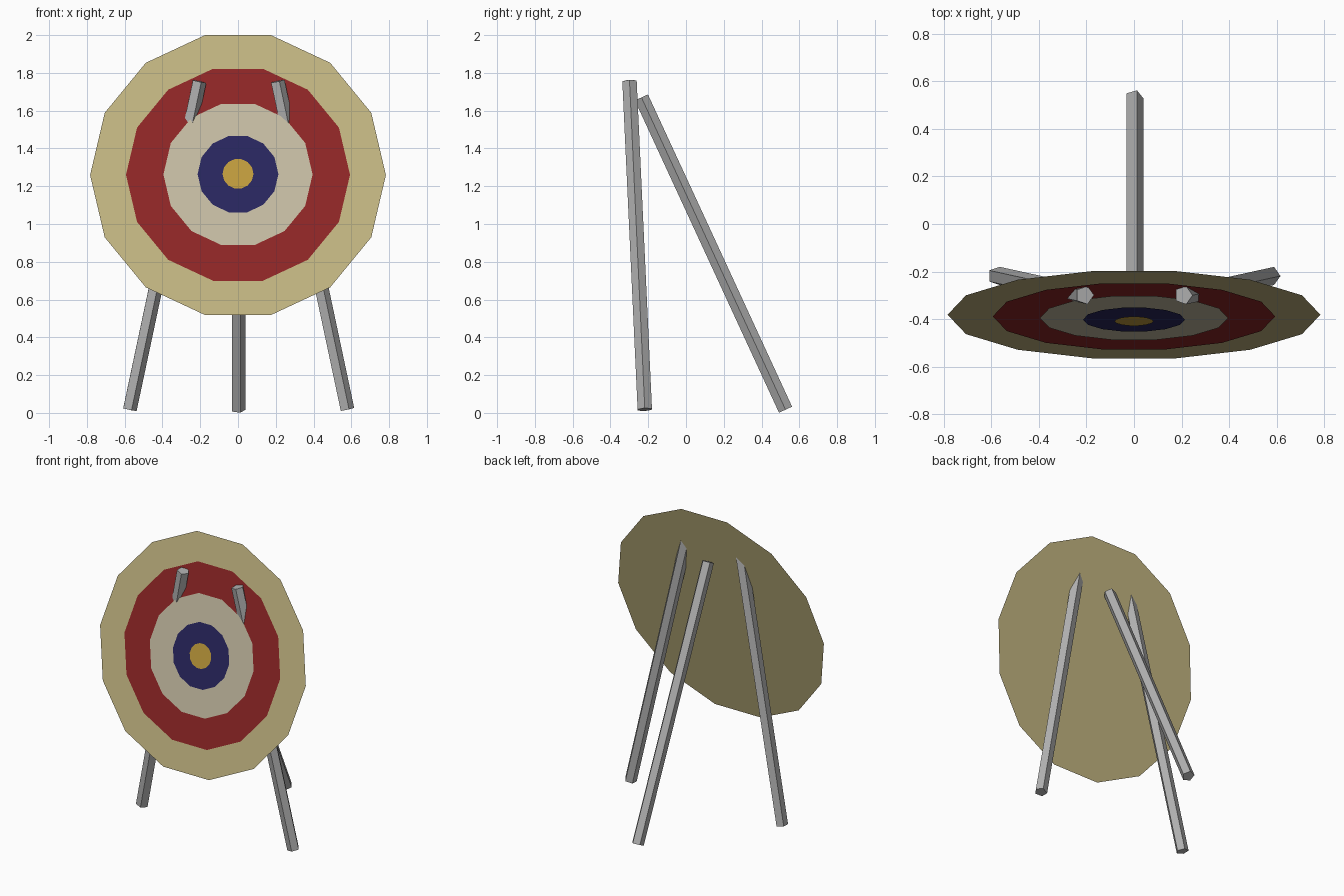
import bpy, bmesh, math
from mathutils import Vector, Matrix

cube = bpy.data.objects.get("Cube")
if cube:
    bpy.data.objects.remove(cube, do_unlink=True)


def material(name, rgb):
    """Flat material from 0-255 display values, stored as linear."""
    color = [((c / 255 + 0.055) / 1.055) ** 2.4 for c in rgb] + [1.0]
    mat = bpy.data.materials.new(name)
    mat.use_nodes = True
    mat.diffuse_color = color
    mat.node_tree.nodes["Principled BSDF"].inputs["Base Color"].default_value = color
    return mat


def make_object(name, bm, mat):
    mesh = bpy.data.meshes.new(name)
    bm.to_mesh(mesh)
    bm.free()
    mesh.materials.append(mat)
    obj = bpy.data.objects.new(name, mesh)
    bpy.context.collection.objects.link(obj)
    return obj


# Target face: thin stacked sheets, leaning back
SIDES, STEP = 14, 0.007
tilt = Matrix.Rotation(math.radians(90 - 13.9), 4, 'X')
center = Matrix.Translation((0, -0.381, 1.259))
layers = [
    ("straw_backing", 0.783, "straw", (194, 181, 129)),
    ("red_ring", 0.593, "red", (143, 38, 38)),
    ("cream_ring", 0.395, "cream", (197, 188, 162)),
    ("blue_ring", 0.214, "navy_blue", (40, 38, 94)),
    ("gold_center", 0.082, "gold", (193, 156, 61)),
]
for i, (name, radius, mat_name, rgb) in enumerate(layers):
    bm = bmesh.new()
    bm.faces.new([bm.verts.new((radius * math.cos(a), radius * math.sin(a), i * STEP))
                  for a in (math.tau * k / SIDES for k in range(SIDES))])
    disc = make_object(name, bm, material(mat_name, rgb))
    disc.matrix_world = center @ tilt


# Five-sided legs, one corner of the section pointing to +x
def leg(name, foot, head, mat, radius=0.04, sides=5):
    foot, head = Vector(foot), Vector(head)
    axis = (head - foot).normalized()
    u = (Vector((1, 0, 0)) - axis * axis.x).normalized()
    v = axis.cross(u)
    bm = bmesh.new()
    offsets = [radius * (u * math.cos(a) + v * math.sin(a))
               for a in (math.tau * k / sides for k in range(sides))]
    low, high = [[bm.verts.new(end + o) for o in offsets] for end in (foot, head)]
    bm.faces.new(low[::-1])
    bm.faces.new(high)
    for k in range(sides):
        n = (k + 1) % sides
        bm.faces.new((low[k], low[n], high[n], high[k]))
    return make_object(name, bm, mat)


grey = material("weathered_grey", (176, 176, 176))
for side, s in (("left", 1), ("right", -1)):
    leg(f"front_leg_{side}", (s * 0.576, -0.218, 0.018), (s * 0.207, -0.299, 1.755), grey)
leg("back_leg", (0, 0.527, 0.017), (0, -0.236, 1.67), grey)
